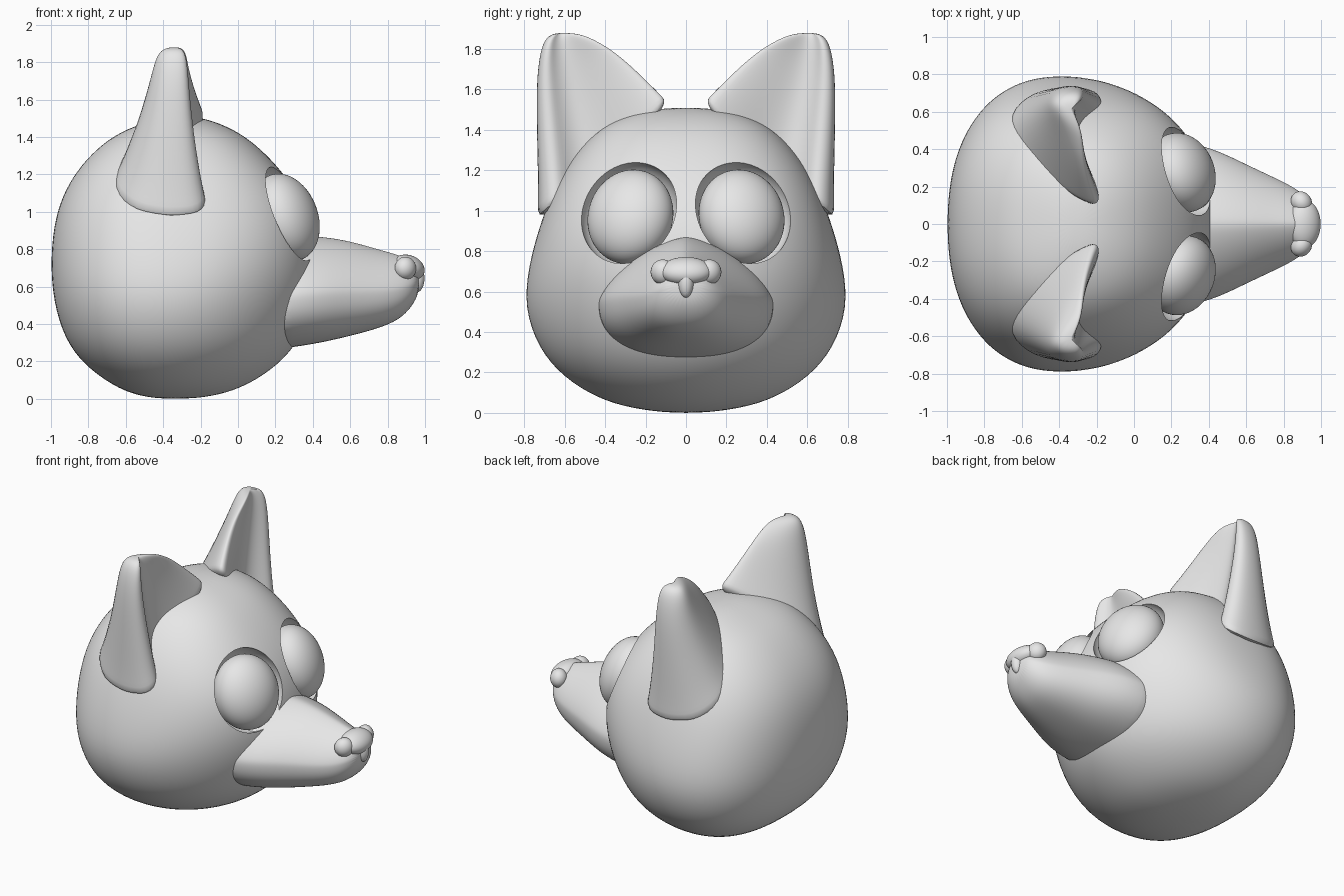
import bpy, bmesh, math
from mathutils import Vector

cube = bpy.data.objects.get("Cube")
if cube:
    bpy.data.objects.remove(cube, do_unlink=True)

grey = bpy.data.materials.new("plain_grey")
grey.use_nodes = True
grey.diffuse_color = (0.8, 0.8, 0.8, 1)
for node in grey.node_tree.nodes:
    if node.type == 'BSDF_PRINCIPLED':
        node.inputs["Base Color"].default_value = (0.8, 0.8, 0.8, 1)


def loft(name, rings, levels=2):
    """Skin a list of equal-length rings, cap both ends and subdivide."""
    bm = bmesh.new()
    loops = [[bm.verts.new(p) for p in ring] for ring in rings]
    n = len(loops[0])
    for a, b in zip(loops, loops[1:]):
        for i in range(n):
            j = (i + 1) % n
            bm.faces.new((a[i], a[j], b[j], b[i]))
    bm.faces.new(loops[0])
    bm.faces.new(loops[-1])
    bmesh.ops.recalc_face_normals(bm, faces=bm.faces)
    mesh = bpy.data.meshes.new(name)
    bm.to_mesh(mesh)
    bm.free()
    ob = bpy.data.objects.new(name, mesh)
    bpy.context.collection.objects.link(ob)
    mod = ob.modifiers.new("Subdivision", 'SUBSURF')
    mod.levels = mod.render_levels = levels
    return ob


def ellipsoid(name, centre, radii, pitch=0, yaw=0):
    bpy.ops.mesh.primitive_uv_sphere_add(
        segments=48, ring_count=32, radius=1, location=centre,
        rotation=(0, math.radians(pitch), math.radians(yaw)))
    ob = bpy.context.object
    ob.name = name
    ob.scale = radii
    return ob


def finish(ob, cutters=()):
    """Cut, bake the modifiers, then shade and colour the part."""
    for c in cutters:
        mod = ob.modifiers.new("Cut", 'BOOLEAN')
        mod.operation = 'DIFFERENCE'
        mod.solver = 'EXACT'
        mod.object = c
    bpy.context.view_layer.update()
    deps = bpy.context.evaluated_depsgraph_get()
    mesh = bpy.data.meshes.new_from_object(ob.evaluated_get(deps))
    ob.modifiers.clear()
    ob.data = mesh
    for c in cutters:
        bpy.data.objects.remove(c, do_unlink=True)
    mesh.materials.clear()
    mesh.materials.append(grey)
    bpy.ops.object.select_all(action='DESELECT')
    ob.select_set(True)
    bpy.context.view_layer.objects.active = ob
    bpy.ops.object.shade_smooth_by_angle(angle=math.radians(50))


def spow(v, p):
    return math.copysign(abs(v) ** (2 / p), v)


SEG = 32
ANGLES = [2 * math.pi * i / SEG for i in range(SEG)]

# Head: height, back, front, half width; the face grows blunter upwards
head_rows = [
    (0.00, -.42, -.25, .08), (0.02, -.55, -.10, .26), (0.07, -.67, .05, .44),
    (0.18, -.825, .22, .615), (0.32, -.93, .34, .735), (0.52, -.99, .42, .805),
    (0.72, -1.005, .44, .785), (0.92, -.99, .405, .73), (1.08, -.945, .335, .67),
    (1.22, -.865, .235, .595), (1.34, -.755, .12, .50), (1.43, -.63, .0, .395),
    (1.49, -.46, -.14, .24), (1.51, -.36, -.25, .08)]
rings = []
for z, back, front, w in head_rows:
    mid = back + (front - back) * .43
    blunt = 1.92 + .55 * min(max((z - .5) / .5, 0), 1)
    ring = []
    for t in ANGLES:
        c, s = math.cos(t), math.sin(t)
        reach, p = (front - mid, blunt) if c > 0 else (mid - back, 2.3)
        ring.append((mid + reach * spow(c, p), w * spow(s, p), z))
    rings.append(ring)
head = loft("head", rings)

# Eyes sit in sockets cut from the head
sockets = []
for side, label in ((1, "left"), (-1, "right")):
    sockets.append(ellipsoid("socket_cutter", (.265, .278 * side, .985),
                             (.19, .25, .27), -20, 22 * side))
    finish(ellipsoid(label + "_eye", (.255, .275 * side, .97),
                     (.165, .218, .241), -20, 22 * side))
finish(head, sockets)

# Muzzle: distance forward, bottom, top, half width
muzzle_rows = [
    (.10, .25, .86, .44), (.30, .275, .875, .44), (.45, .30, .87, .395),
    (.60, .335, .845, .32), (.75, .375, .80, .25), (.86, .42, .77, .195),
    (.93, .49, .74, .14), (.97, .57, .70, .07)]
rings = []
for x, low, high, w in muzzle_rows:
    mid = low + (high - low) * .45
    ring = []
    for t in ANGLES:
        c, s = math.cos(t), math.sin(t)
        reach, p = (high - mid, 1.5) if s > 0 else (mid - low, 2.3)
        ring.append((x, w * spow(c, p), mid + reach * spow(s, p)))
    rings.append(ring)
finish(loft("muzzle", rings))

# Nose: central pad, a rounded wing on each side, and a strip below
finish(ellipsoid("nose_pad", (.91, 0, .70), (.09, .13, .068), 20))
for side, label in ((1, "left"), (-1, "right")):
    finish(ellipsoid(label + "_nose_wing", (.895, .115 * side, .697),
                     (.055, .062, .062), 0, 35 * side))
finish(ellipsoid("nose_strip", (.957, 0, .645), (.04, .038, .075)))

# Ears: a crescent section, hollow to the front, shrinking towards the tip
crescent = [(-.16, .09), (-.20, .22), (-.28, .37), (-.30, .48), (-.23, .57),
            (-.14, .63), (-.18, .72), (-.35, .74), (-.57, .71), (-.71, .58),
            (-.67, .42), (-.51, .25), (-.31, .11), (-.20, .06)]
# Height along the ear, scale front to back, scale across
steps = [(0, 1, 1), (.12, .88, .93), (.25, .75, .85), (.5, .55, .72),
         (.75, .40, .58), (.9, .33, .43), (.98, .24, .28), (1, .08, .1)]
base = Vector((-.38, .43, 1.19))
tip = Vector((-.34, .61, 1.88))
for side, label in ((1, "left"), (-1, "right")):
    rings = []
    for s, kx, ky in steps:
        c = base.lerp(tip, s)
        ring = []
        for x, y in crescent:
            across = ky * (y - base.y)
            ring.append((c.x + kx * (x - base.x), side * (c.y + across),
                         c.z - .9 * across * (1 - s * s)))
        rings.append(ring)
    finish(loft(label + "_ear", rings))
